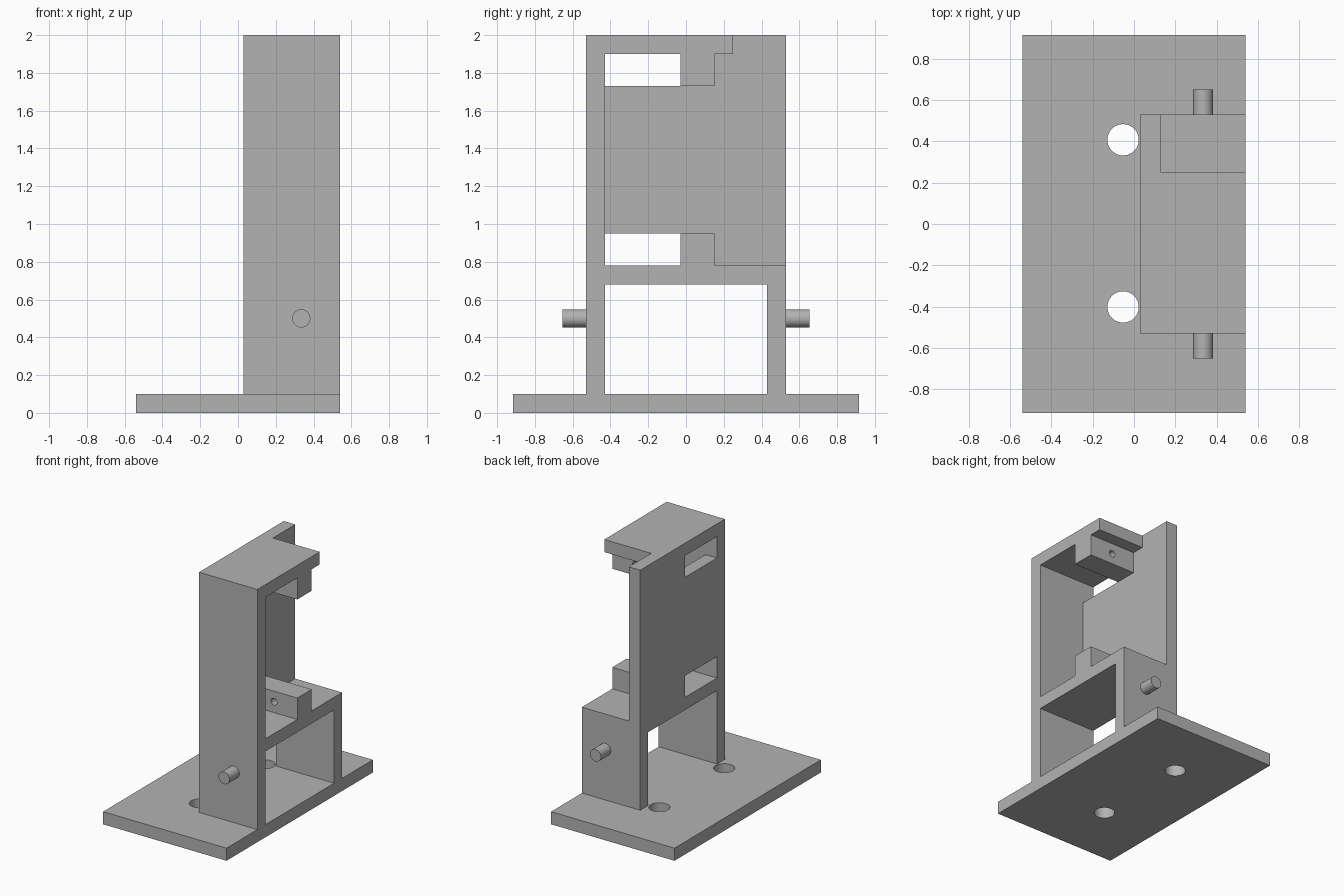
import bpy, bmesh
from math import pi
from mathutils import Matrix

if "Cube" in bpy.data.objects:
    bpy.data.objects.remove(bpy.data.objects["Cube"], do_unlink=True)

grey = bpy.data.materials.new("plain grey")
grey.use_nodes = True
colour = (0.45, 0.45, 0.45, 1)
grey.diffuse_color = colour
grey.node_tree.nodes["Principled BSDF"].inputs["Base Color"].default_value = colour


def finish(name, bm):
    bmesh.ops.recalc_face_normals(bm, faces=bm.faces)
    mesh = bpy.data.meshes.new(name)
    bm.to_mesh(mesh)
    bm.free()
    mesh.materials.append(grey)
    obj = bpy.data.objects.new(name, mesh)
    bpy.context.scene.collection.objects.link(obj)
    return obj


def prism(name, profile, x0, x1):
    """Extrude a (y, z) profile along x."""
    bm = bmesh.new()
    face = bm.faces.new([bm.verts.new((x0, y, z)) for y, z in profile])
    new = bmesh.ops.extrude_face_region(bm, geom=[face])["geom"]
    bmesh.ops.translate(bm, vec=(x1 - x0, 0, 0),
                        verts=[v for v in new if isinstance(v, bmesh.types.BMVert)])
    return finish(name, bm)


def box(name, x, y, z):
    return prism(name, [(y[0], z[0]), (y[1], z[0]), (y[1], z[1]), (y[0], z[1])], *x)


def rod(name, radius, length, centre, along_y):
    bm = bmesh.new()
    turn = Matrix.Rotation(pi / 2 if along_y else 0, 4, "X")
    bmesh.ops.create_cone(bm, cap_ends=True, segments=48, radius1=radius, radius2=radius,
                          depth=length, matrix=Matrix.Translation(centre) @ turn)
    return finish(name, bm)


def combine(target, tool, operation):
    mod = target.modifiers.new(operation.lower(), "BOOLEAN")
    mod.object, mod.operation, mod.solver = tool, operation, "EXACT"
    bpy.context.view_layer.objects.active = target
    bpy.ops.object.modifier_apply(modifier=mod.name)
    bpy.data.objects.remove(tool, do_unlink=True)


# Upright frame, carved from one block
bracket = box("mounting_bracket", (0.03, 0.54), (-0.53, 0.53), (0.05, 2))

# Upper cavity, leaving the shelf, front wall, top plate, back web and two lugs
cavity = [(-0.43, 0.78), (-0.03, 0.78), (-0.03, 0.95), (0.15, 0.95), (0.15, 0.78),
          (0.7, 0.78), (0.7, 2.1), (0.25, 2.1), (0.25, 1.9), (0.15, 1.9),
          (0.15, 1.73), (-0.03, 1.73), (-0.03, 1.9), (-0.43, 1.9)]
combine(bracket, prism("cavity_cutter", cavity, 0.13, 0.7), "DIFFERENCE")

# Slots through the web and a bore through each lug
for low in (0.78, 1.73):
    combine(bracket, box("slot_cutter", (-0.1, 0.7), (-0.43, -0.03), (low, low + 0.17)),
            "DIFFERENCE")
    combine(bracket, rod("bore_cutter", 0.027, 0.3, (0.335, 0.06, low + 0.085), True),
            "DIFFERENCE")

# Open arch under the shelf
combine(bracket, box("arch_cutter", (-0.1, 0.7), (-0.43, 0.43), (-0.1, 0.68)), "DIFFERENCE")

# Base plate
combine(bracket, box("base_plate", (-0.54, 0.54), (-0.915, 0.915), (0, 0.1)), "UNION")

# Screw holes in the base and pivot pins on the outer walls
for side in (-1, 1):
    combine(bracket, rod("screw_cutter", 0.076, 0.4, (-0.053, 0.405 * side + 0.003, 0.05), False),
            "DIFFERENCE")
    combine(bracket, rod("pivot_pin", 0.048, 0.16, (0.335, 0.573 * side, 0.5), True), "UNION")

bpy.ops.object.select_all(action="DESELECT")
bracket.select_set(True)
bpy.context.view_layer.objects.active = bracket
bpy.ops.object.shade_smooth_by_angle(angle=0.5)
